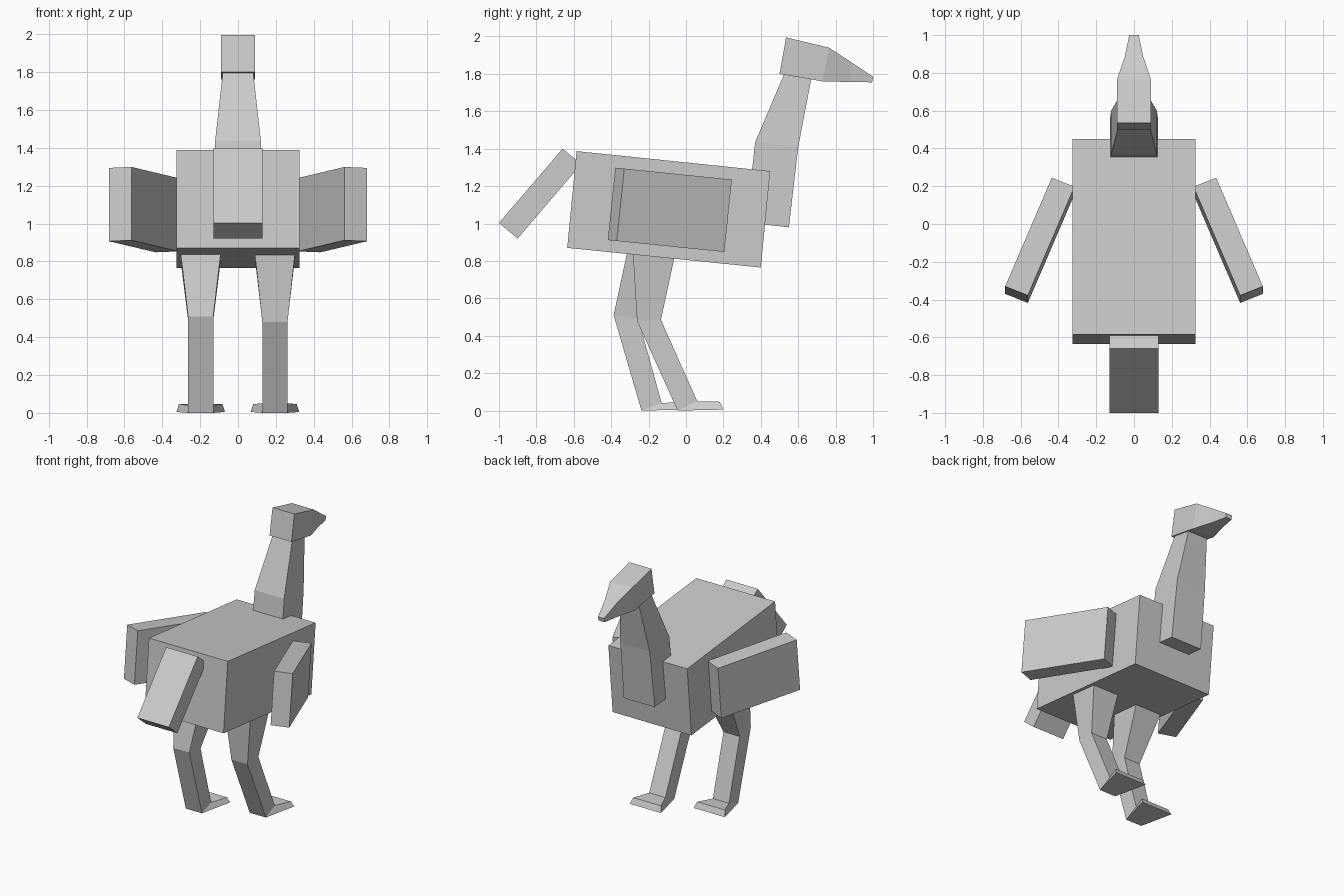
import bpy, bmesh
from mathutils import Vector

cube = bpy.data.objects.get("Cube")
if cube:
    bpy.data.objects.remove(cube, do_unlink=True)

# One plain grey for the whole bird
GREY = (0.6, 0.6, 0.6, 1)
grey = bpy.data.materials.new("plain_grey")
grey.use_nodes = True
grey.diffuse_color = GREY
grey.node_tree.nodes["Principled BSDF"].inputs["Base Color"].default_value = GREY


def loft(name, rings):
    """Join four-cornered rings into a closed flat-shaded solid."""
    bm = bmesh.new()
    loops = [[bm.verts.new(p) for p in ring] for ring in rings]
    for a, b in zip(loops, loops[1:]):
        for i in range(4):
            j = (i + 1) % 4
            bm.faces.new((a[i], a[j], b[j], b[i]))
    bm.faces.new(loops[0])
    bm.faces.new(loops[-1])
    bmesh.ops.recalc_face_normals(bm, faces=bm.faces)
    mesh = bpy.data.meshes.new(name)
    bm.to_mesh(mesh)
    bm.free()
    mesh.materials.append(grey)
    obj = bpy.data.objects.new(name, mesh)
    bpy.context.collection.objects.link(obj)
    return obj


def ring(p, q, wp, wq=None, x=0):
    """Symmetric ring through two (y, z) points with half widths wp and wq."""
    wq = wq or wp
    return [(x - wp, *p), (x + wp, *p), (x + wq, *q), (x - wq, *q)]


# Body and tail: tilted boxes
loft("body", [ring((-.635, .87), (-.585, 1.387), .325),
              ring((.40, .765), (.45, 1.28), .325)])
loft("tail", [ring((-.66, 1.4), (-.56, 1.318), .13),
              ring((-1, 1.003), (-.90, .92), .13)])

# Neck: straight base, tapering upper part
loft("neck", [ring((.322, 1.005), (.55, .98), .128),
              ring((.37, 1.435), (.60, 1.41), .121),
              ring((.525, 1.80), (.67, 1.775), .08)])

# Head and beak
loft("head", [ring((.50, 1.80), (.535, 1.995), .09),
              ring((.73, 1.76), (.765, 1.94), .09),
              ring((.875, 1.757), (.885, 1.862), .049),
              ring((.995, 1.755), (1, 1.785), .025)])

# Wings: slabs swept outward, tilted with the body
drop = Vector((0, -.04, -.387))
outline = [(.435, .245), (.682, -.33), (.562, -.378), (.315, .197)]
for side, name in ((1, "left_wing"), (-1, "right_wing")):
    top = [Vector((side * x, y, 1.26 - .102 * y)) for x, y in outline]
    loft(name, [top, [p + drop for p in top]])


# Legs: thigh, shin and splayed foot in one loft, caught mid-stride
def leg(name, x, hip, knee, ankle, toe_y):
    loft(name, [ring(*hip, .118, x=x),
                ring(*knee, .0665, x=x),
                ring(*ankle, .0665, x=x),
                ring((toe_y, .005), (toe_y - .02, .047), .128, .115, x=x)])


leg("left_leg", .195, ((-.29, .95), (-.04, .92)),
    ((-.262, .48), (-.134, .485)), ((-.045, 0), (.06, .05)), .2)
leg("right_leg", -.197, ((-.292, .95), (-.04, .9)),
    ((-.387, .51), (-.255, .49)), ((-.238, 0), (-.13, .04)), .007)
